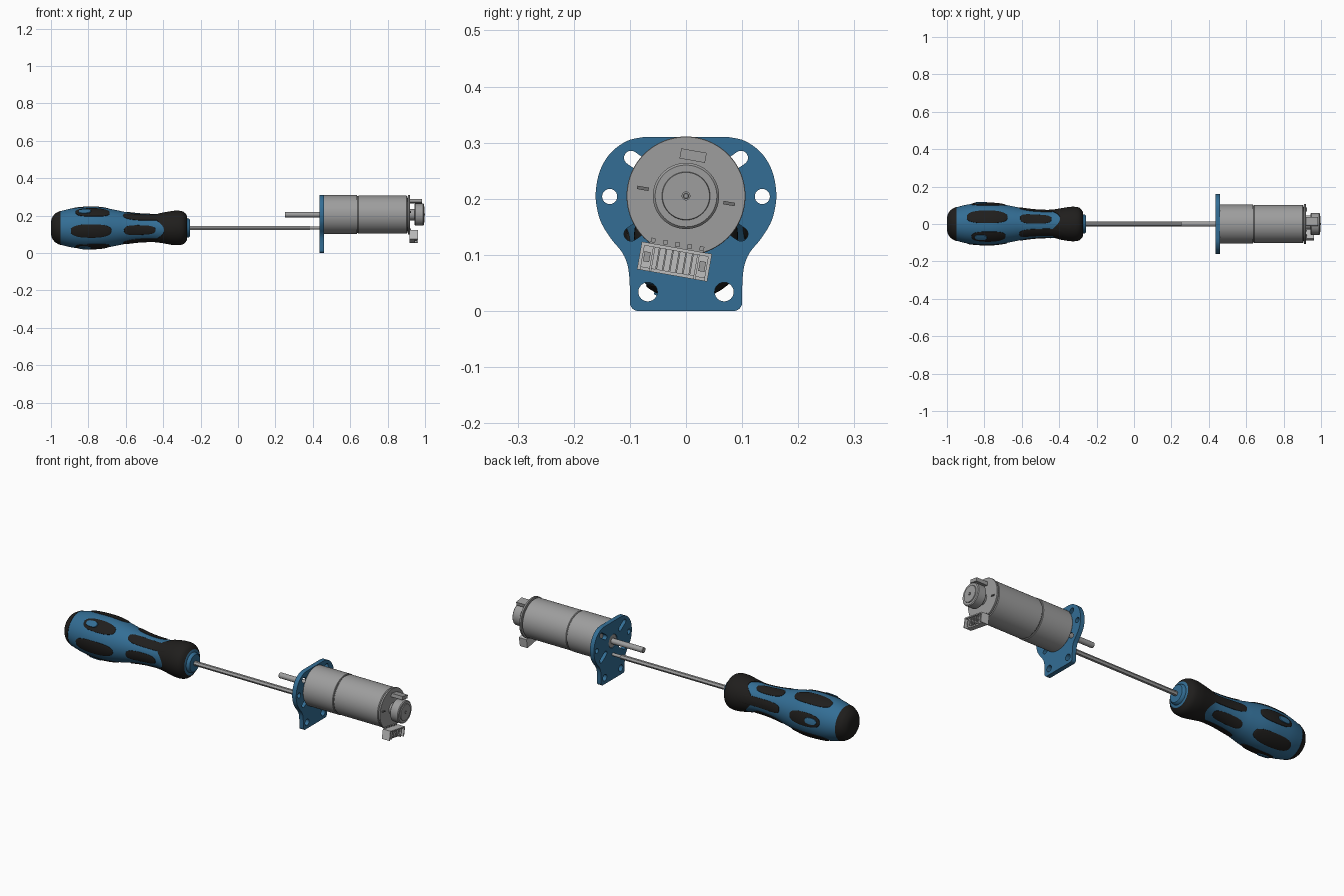
import bpy, bmesh, math
from mathutils import Matrix, Vector

if "Cube" in bpy.data.objects:
    bpy.data.objects.remove(bpy.data.objects["Cube"])

HZ = 0.134   # screwdriver axis height
MZ = 0.205   # motor axis height


def material(name, rgb):
    m = bpy.data.materials.new(name)
    m.diffuse_color = (*rgb, 1)
    m.use_nodes = True
    m.node_tree.nodes["Principled BSDF"].inputs["Base Color"].default_value = m.diffuse_color
    return m


BLUE = material("blue", (0.033, 0.155, 0.30))
BLACK = material("black rubber", (0.014, 0.013, 0.012))
GREY = material("metal grey", (0.34, 0.34, 0.34))
LIGHT = material("light grey", (0.52, 0.52, 0.52))
DARK = material("dark grey", (0.16, 0.16, 0.16))


def make(name, verts, faces, mat, angle=35):
    me = bpy.data.meshes.new(name)
    me.from_pydata([tuple(v) for v in verts], [], faces)
    bm = bmesh.new()
    bm.from_mesh(me)
    bmesh.ops.remove_doubles(bm, verts=bm.verts, dist=1e-6)
    bmesh.ops.recalc_face_normals(bm, faces=bm.faces)
    bm.to_mesh(me)
    bm.free()
    me.materials.append(mat)
    ob = bpy.data.objects.new(name, me)
    bpy.context.collection.objects.link(ob)
    return smooth(ob, angle)


def smooth(ob, angle):
    bpy.ops.object.select_all(action='DESELECT')
    ob.select_set(True)
    bpy.context.view_layer.objects.active = ob
    bpy.ops.object.shade_smooth_by_angle(angle=math.radians(angle))
    return ob


def spline(pts, n=5):
    """Smooth curve through 2D points."""
    out = []
    for i in range(len(pts) - 1):
        p = [Vector(pts[min(max(j, 0), len(pts) - 1)]) for j in range(i - 1, i + 3)]
        for k in range(n):
            t = k / n
            out.append(0.5 * (2 * p[1] + (p[2] - p[0]) * t
                              + (2 * p[0] - 5 * p[1] + 4 * p[2] - p[3]) * t * t
                              + (3 * p[1] - p[0] - 3 * p[2] + p[3]) * t ** 3))
    return out + [Vector(pts[-1])]


def lathe(name, profile, z, mat, seg=64, angle=35):
    """Turn an (x, radius) profile around a lengthwise axis."""
    verts, faces = [], []
    for x, r in profile:
        for k in range(seg):
            a = math.tau * k / seg
            verts.append((x, -r * math.cos(a), z + r * math.sin(a)))
    for i in range(len(profile) - 1):
        for k in range(seg):
            a, b = i * seg + k, i * seg + (k + 1) % seg
            faces.append((a, b, b + seg, a + seg))
    return make(name, verts, faces, mat, angle)


def rod(name, x0, x1, r, z, mat, seg=48, ch=0.002):
    return lathe(name, [(x0, 0), (x0, r - ch), (x0 + ch, r), (x1 - ch, r), (x1, r - ch), (x1, 0)],
                 z, mat, seg)


# ---- handle body ----
grip = spline([(-0.955, 0.088), (-0.9, 0.102), (-0.85, 0.109), (-0.78, 0.112), (-0.72, 0.108),
               (-0.65, 0.095), (-0.6, 0.085), (-0.53, 0.076), (-0.46, 0.073), (-0.42, 0.076),
               (-0.38, 0.083), (-0.34, 0.089), (-0.305, 0.088), (-0.285, 0.079), (-0.273, 0.062)])
lathe("handle_grip", grip, HZ, BLUE, 96)
lathe("handle_end_cap", spline([(-1.0, 0), (-1.0, 0.03), (-0.994, 0.055), (-0.98, 0.074),
                                (-0.965, 0.084), (-0.95, 0.091)]) + [Vector((-0.948, 0.085))],
      HZ, BLACK, 96, 50)
lathe("handle_front_ring", [(-0.275, 0.064), (-0.272, 0.052), (-0.262, 0.05), (-0.256, 0.044),
                            (-0.256, 0)], HZ, BLUE)


def grip_point(x, deg, lift):
    """Point on the handle surface, raised by lift."""
    x = min(max(x, grip[0][0]), grip[-1][0])
    for p, q in zip(grip, grip[1:]):
        if x <= q[0]:
            r = p[1] + (q[1] - p[1]) * (x - p[0]) / (q[0] - p[0])
            break
    a = math.radians(deg)
    return (x, -(r + lift) * math.cos(a), HZ + (r + lift) * math.sin(a))


def pad(name, x0, x1, deg, half, mat, lift=0.003, power=0.55, seg=48):
    """Rounded patch that follows the handle surface."""
    rings = [(1.0, -0.002), (0.98, lift * 0.7), (0.93, lift)] + [(s / 10, lift) for s in (8, 6, 4, 2, 0)]
    verts, faces = [], []
    for s, h in rings:
        for k in range(seg):
            a = math.tau * k / seg
            c, d = math.cos(a), math.sin(a)
            u = math.copysign(abs(c) ** power, c) * s
            v = math.copysign(abs(d) ** power, d) * s
            verts.append(grip_point((x0 + x1) / 2 + u * (x1 - x0) / 2, deg + v * half, h))
    for i in range(len(rings) - 1):
        for k in range(seg):
            a, b = i * seg + k, i * seg + (k + 1) % seg
            faces.append((a, b, b + seg, a + seg))
    return make(name, verts, faces, mat, 50)


# ---- rubber pads, three of each around the handle ----
for i in range(3):
    plain, tongue = -9 + 120 * i, 51 + 120 * i
    pad(f"grip_pad_{i}", -0.895, -0.675, plain, 19, BLACK, power=0.7)
    pad(f"neck_pad_{i}", -0.61, -0.44, plain, 20, BLACK, power=0.7)
    pad(f"thumb_pad_{i}", -0.87, -0.685, tongue, 18, BLACK, power=0.75)
    pad(f"thumb_dot_{i}", -0.853, -0.785, tongue, 8.5, BLUE, 0.007, 0.8)
    pad(f"neck_tongue_{i}", -0.615, -0.36, tongue, 19, BLACK, power=0.6)

# ---- rubber collar with a wavy rear edge ----
SEG, ROWS = 96, 20
verts, faces = [], []
for j in range(ROWS + 1):
    for k in range(SEG):
        deg = 360 * k / SEG
        x0 = -0.42 - 0.025 * math.cos(math.radians(3 * (deg - 51)))
        t = max(0, j - 1) / (ROWS - 1)
        verts.append(grip_point(x0 + (-0.2735 - x0) * t, deg, -0.002 if j == 0 else 0.003))
for j in range(ROWS):
    for k in range(SEG):
        a, b = j * SEG + k, j * SEG + (k + 1) % SEG
        faces.append((a, b, b + SEG, a + SEG))
make("handle_collar", verts, faces, BLACK, 50)

# ---- screwdriver blade ----
rod("blade_shaft", -0.27, 0.385, 0.0125, HZ, GREY, 6, 0.001)
rod("blade_tip", 0.38, 0.455, 0.008, HZ, GREY, 16)

# ---- mounting plate: outline with holes and slots ----
side = spline([(0.075, 0.31), (0.105, 0.303), (0.135, 0.281), (0.154, 0.248), (0.161, 0.21),
               (0.158, 0.18), (0.15, 0.155), (0.133, 0.128), (0.115, 0.106), (0.105, 0.085),
               (0.101, 0.06), (0.1, 0.035)])
side += [Vector((0.085 + 0.015 * math.cos(a), 0.015 - 0.015 * math.sin(a)))
         for a in [math.pi / 2 * k / 6 for k in range(7)]]
loops = [side + [Vector((-p.x, p.y)) for p in reversed(side)]]


def slot(p, q, r, n=12):
    """Outline of a slot from p to q; a circle when they match."""
    base = math.atan2(q[1] - p[1], q[0] - p[0])
    arc = [base - math.pi / 2 + math.pi * k / n for k in range(n + 1)]
    loops.append([Vector((q[0] + r * math.cos(a), q[1] + r * math.sin(a))) for a in arc]
                 + [Vector((p[0] - r * math.cos(a), p[1] - r * math.sin(a))) for a in arc])


slot((0, MZ), (0, MZ), 0.036)
for s in (-1, 1):
    slot((s * 0.136, 0.204), (s * 0.136, 0.204), 0.0135)
    slot((s * 0.068, 0.034), (s * 0.068, 0.034), 0.017)
    for v in (-1, 1):
        slot((s * 0.062, MZ + v * 0.043), (s * 0.098, MZ + v * 0.068), 0.0125)

cu = bpy.data.curves.new("mounting_plate", 'CURVE')
cu.dimensions, cu.fill_mode, cu.extrude = '2D', 'BOTH', 0.012
for pts in loops:
    sp = cu.splines.new('POLY')
    sp.points.add(len(pts) - 1)
    sp.use_cyclic_u = True
    for p, v in zip(sp.points, pts):
        p.co = (v.x, v.y, 0, 1)
cu.materials.append(BLUE)
plate = bpy.data.objects.new("mounting_plate", cu)
bpy.context.collection.objects.link(plate)
plate.matrix_world = Matrix(((0, 0, 1, 0.447), (1, 0, 0, 0), (0, 1, 0, 0), (0, 0, 0, 1)))
bpy.ops.object.select_all(action='DESELECT')
plate.select_set(True)
bpy.context.view_layer.objects.active = plate
bpy.ops.object.convert(target='MESH')
smooth(bpy.context.object, 30)

# ---- gear motor ----
rod("output_shaft", 0.25, 0.46, 0.0145, MZ, GREY, 32)
rod("gearbox_boss", 0.437, 0.47, 0.035, MZ, GREY)
rod("gearbox", 0.459, 0.637, 0.104, MZ, GREY, 96)
rod("motor_seam", 0.63, 0.645, 0.099, MZ, DARK, 96)
rod("motor_can", 0.640, 0.905, 0.102, MZ, GREY, 96, 0.004)
rod("circuit_board", 0.909, 0.919, 0.106, MZ, GREY, 96, 0.001)
rod("board_spacer", 0.90, 0.912, 0.09, MZ, DARK)
rod("encoder_hub", 0.91, 0.95, 0.03, MZ, GREY)
lathe("encoder_wheel", [(0.943, 0), (0.943, 0.054), (0.948, 0.059), (0.99, 0.059), (0.994, 0.055),
                        (0.994, 0.043), (0.998, 0.042), (0.998, 0.007), (0.99, 0.007), (0.99, 0)],
      MZ, GREY)
rod("rear_axle", 0.985, 1.0, 0.005, MZ, GREY, 20, 0.001)

# ---- board parts, tilted a little around the motor axis ----
TILT = Matrix.Rotation(math.radians(-10), 4, 'X')


def box(name, x0, x1, y, z, w, h, mat, origin=(0, 0.0, MZ)):
    """Box in the tilted frame: x range, centre y/z, width and height."""
    c = [TILT @ Vector((x, y + a * w / 2, z + b * h / 2)) + Vector(origin)
         for x in (x0, x1) for a, b in ((-1, -1), (1, -1), (1, 1), (-1, 1))]
    return make(name, c, [(3, 2, 1, 0), (4, 5, 6, 7), (0, 1, 5, 4), (1, 2, 6, 5),
                          (2, 3, 7, 6), (3, 0, 4, 7)], mat)


box("sensor_chip", 0.915, 0.985, 0.0, 0.073, 0.046, 0.018, GREY)
for s in (-1, 1):
    box(f"motor_terminal_{s}", 0.912, 0.924, s * 0.078, 0, 0.021, 0.006, DARK)

# ---- connector: open housing with contact pins ----
C = (0, -0.0205, 0.088)
box("connector_base", 0.917, 0.935, 0, 0, 0.127, 0.05, LIGHT, C)
for s in (-1, 1):
    box(f"connector_end_wall_{s}", 0.935, 0.962, s * 0.0605, 0, 0.006, 0.05, LIGHT, C)
    box(f"connector_latch_{s}", 0.935, 0.95, s * 0.05, 0, 0.011, 0.018, GREY, C)
    box(f"connector_inner_wall_{s}", 0.935, 0.958, s * 0.04, 0.0, 0.004, 0.05, LIGHT, C)
box("connector_top_wall", 0.935, 0.962, 0, 0.022, 0.127, 0.006, LIGHT, C)
box("connector_bottom_wall", 0.935, 0.945, 0, -0.022, 0.127, 0.006, LIGHT, C)
for i in range(6):
    y = -0.03 + 0.012 * i
    box(f"connector_pin_{i}", 0.935, 0.955, y, 0, 0.003, 0.038, GREY, C)
for i in range(5):
    box(f"solder_pin_{i}", 0.91, 0.925, -0.044 + 0.022 * i, 0.031, 0.008, 0.008, GREY, C)
